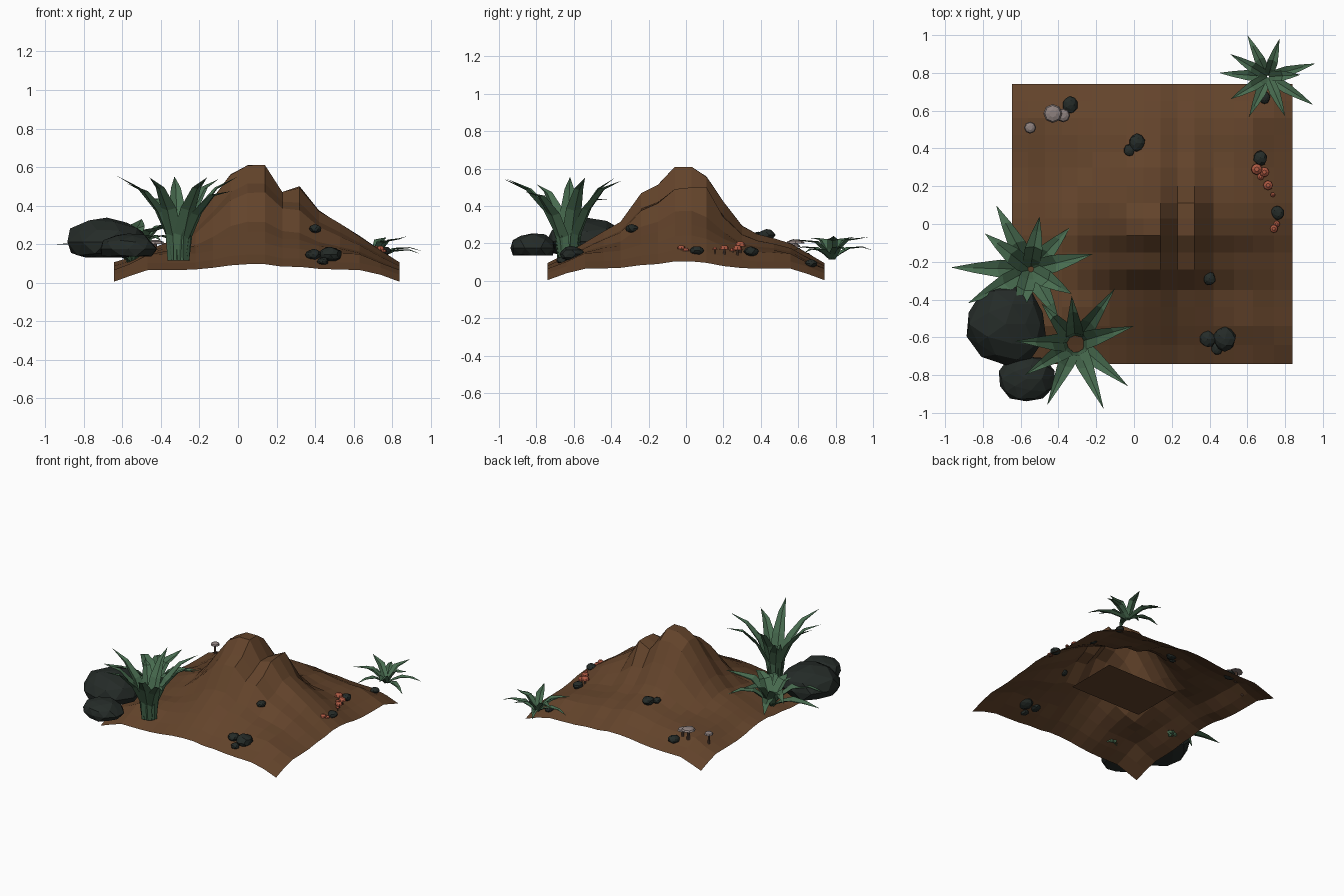
import bpy, bmesh, math, random
from mathutils import Vector

if "Cube" in bpy.data.objects:
    bpy.data.objects.remove(bpy.data.objects["Cube"])
random.seed(4)


def material(name, rgb):
    m = bpy.data.materials.new(name)
    m.diffuse_color = (*rgb, 1)
    m.use_nodes = True
    m.node_tree.nodes["Principled BSDF"].inputs["Base Color"].default_value = m.diffuse_color
    return m


SOIL = material("soil", (0.125, 0.057, 0.024))
STONE = material("stone", (0.018, 0.024, 0.021))
LEAF = material("leaf", (0.065, 0.15, 0.08))
ORANGE = material("orange_cap", (0.42, 0.10, 0.055))
GREY = material("grey_cap", (0.27, 0.22, 0.21))
STEM = material("stem", (0.12, 0.07, 0.05))


def finish(bm, name, *mats):
    me = bpy.data.meshes.new(name)
    bm.to_mesh(me)
    bm.free()
    ob = bpy.data.objects.new(name, me)
    for m in mats:
        me.materials.append(m)
    bpy.context.collection.objects.link(ob)
    return ob


def interp(pts, t):
    for (a, va), (b, vb) in zip(pts, pts[1:]):
        if t <= b:
            return va + (vb - va) * max(0, t - a) / (b - a)
    return pts[-1][1]


# Hill height from the front and side profiles, blended with a drooping border
XS = [-.645, -.56, -.47, -.38, -.3, -.22, -.13, -.04, .05, .14, .23, .32, .42, .53, .63, .74, .84]
YS = [-.74, -.64, -.54, -.44, -.35, -.24, -.15, -.06, .03, .11, .2, .3, .38, .47, .56, .65, .74]
X0, X1, Y0, Y1 = XS[0], XS[-1], YS[0], YS[-1]
PX = [(-.65, .10), (-.48, .14), (-.3, .22), (-.2, .34), (-.13, .44), (-.04, .56), (.05, .61),
      (.14, .61), (.23, .50), (.32, .49), (.42, .37), (.6, .25), (.84, .10)]
PY = [(-.74, .09), (-.6, .15), (-.35, .31), (-.25, .46), (-.15, .51), (-.06, .61), (.03, .61),
      (.12, .55), (.2, .42), (.32, .26), (.4, .23), (.55, .19), (.74, .09)]


def ground(x, y):
    dx, dy = min(x - X0, X1 - x), min(y - Y0, Y1 - y)
    sx, sy = min(1, dx / .17), min(1, dy / .17)
    border = max(0, .004 + .06 * sx + .06 * sy + .04 * min(1, max(0, min(dx, dy) - .08) / .22))
    hill = interp(PX, x) * interp(PY, y) / .61
    return border if sx + sy < .3 else (border ** 4 + hill ** 4) ** .25


# Earth mound: faceted open sheet, with a notch and a second little peak
SPOTS = {(10, 7): .47, (10, 8): .47, (11, 8): .50, (11, 9): .50}
bm = bmesh.new()
grid = []
for j, y in enumerate(YS):
    row = []
    for i, x in enumerate(XS):
        inner = 0 < i < 16 and 0 < j < 16
        z = ground(x, y) + (random.uniform(-.003, .003) if inner else 0)
        z = SPOTS.get((i, j), min(z, .61))
        row.append(bm.verts.new((x, y, z)))
    grid.append(row)
for j in range(16):
    for i in range(16):
        bm.faces.new((grid[j][i], grid[j][i + 1], grid[j + 1][i + 1], grid[j + 1][i]))
finish(bm, "earth_mound", SOIL)

# Flat panel under the mound
bm = bmesh.new()
bm.faces.new([bm.verts.new(p) for p in ((-.15, -.13, .075), (.45, -.13, .075), (.45, .27, .075), (-.15, .27, .075))])
finish(bm, "underside_panel", SOIL)


# Faceted stones
def stone(name, loc, size, sub=1, floor=None):
    bm = bmesh.new()
    bmesh.ops.create_icosphere(bm, subdivisions=sub, radius=1)
    for v in bm.verts:
        k = random.uniform(.92, 1.1)
        v.co = Vector([c * k * s + o for c, s, o in zip(v.co, size, loc)])
        if floor is not None:
            v.co.z = max(v.co.z, floor)
    return finish(bm, name, STONE)


stone("boulder_large", (-.68, -.53, .21), (.21, .205, .125), 2, .13)
stone("boulder_small", (-.57, -.82, .175), (.145, .125, .08), 2, .135)
PEBBLES = [(-.34, .63, .04), (.015, .43, .042), (-.025, .39, .028), (.67, .35, .036), (.76, .06, .034),
           (.40, -.29, .032), (.48, -.61, .058), (.39, -.61, .04), (.44, -.66, .03), (.69, .67, .03)]
for n, (x, y, r) in enumerate(PEBBLES):
    stone(f"pebble_{n}", (x, y, ground(x, y) + r * .35), (r, r * 1.1, r * .7), 2)


# Mushrooms: domed cap on a thin stem
def mushroom(name, x, y, top, r, flat, mat):
    bm = bmesh.new()
    base = ground(x, y) - .005
    rings = [(.25 * r, base, 0), (.2 * r, top - flat, 0), (r, top - flat, 1), (.85 * r, top - .4 * flat, 1),
             (.4 * r, top, 1)]
    prev = None
    for rad, z, mi in rings:
        ring = [bm.verts.new((x + rad * math.cos(a), y + rad * math.sin(a), z))
                for a in (k * math.tau / 8 for k in range(8))]
        if prev:
            for k in range(8):
                f = bm.faces.new((prev[k], prev[(k + 1) % 8], ring[(k + 1) % 8], ring[k]))
                f.material_index = mi
        prev = ring
    bm.faces.new(prev).material_index = 1
    finish(bm, name, STEM, mat)


for n, (x, y, z, r) in enumerate([(.65, .29, .21, .03), (.69, .275, .19, .027), (.67, .25, .175, .018),
                                  (.71, .205, .19, .026), (.735, .155, .18, .013), (.74, -.025, .19, .022),
                                  (.755, .0, .175, .018)]):
    mushroom(f"orange_mushroom_{n}", x, y, z, r, r * .9, ORANGE)
for n, (x, y, z, r) in enumerate([(-.43, .585, .22, .05), (-.375, .575, .20, .037), (-.55, .51, .19, .032)]):
    mushroom(f"grey_mushroom_{n}", x, y, z, r, .02, GREY)


# Spiky plants: each leaf is a keeled blade following (reach, height, half width), then a point
def plant(name, cx, cy, z0, tips, profile, height):
    bm = bmesh.new()
    for tx, ty, k, droop in tips:
        d = Vector((tx - cx, ty - cy, 0))
        side = Vector((-d.y, d.x, 0)).normalized()
        prev = None
        for t, h, w in profile:
            c = Vector((cx, cy, z0 + h * height * k)) + d * t
            keel = c + d.normalized() * w * .3 - Vector((0, 0, w * .3 * min(1, h * 3)))
            cur = [bm.verts.new(p) for p in (c - side * w, keel, c + side * w)]
            if prev:
                for q in (0, 1):
                    bm.faces.new((prev[q], prev[q + 1], cur[q + 1], cur[q]))
            prev = cur
        tip = bm.verts.new((tx, ty, z0 + height * k * (profile[-1][1] + droop)))
        for q in (0, 1):
            bm.faces.new((prev[q], prev[q + 1], tip))
    finish(bm, name, LEAF)


plant("tall_plant", -.31, -.63, .115,
      [(-.10, -.34, 1, .1), (0, -.54, 1, .13), (-.03, -.86, .9, .05), (-.16, -.98, 1, .12), (-.46, -.96, 1, .12),
       (-.58, -.80, .95, .1), (-.63, -.62, 1, .14), (-.49, -.42, .85, .0), (-.33, -.38, 1, .13)],
      [(.1, 0, .045), (.15, .32, .048), (.34, .62, .043), (.63, .86, .025)], .44)
plant("wide_plant", -.55, -.24, .105,
      [(-.97, -.23, .5, -.1), (-.88, -.42, .8, -.3), (-.79, -.05, .9, -.2), (-.73, .10, .7, -.3), (-.50, .04, 1, .1),
       (-.34, -.02, .7, -.2), (-.22, -.16, 1, .05), (-.33, -.37, .9, -.1), (-.40, -.50, .7, -.2),
       (-.62, -.50, .9, -.1)],
      [(.0, 0, .03), (.16, .5, .045), (.38, .9, .047), (.7, .97, .026)], .21)
plant("corner_plant", .71, .78, .115,
      [(.60, 1.0, .6, -.3), (.77, .98, 1, .05), (.96, .85, .6, -.3), (.95, .63, .5, -.4), (.80, .57, .9, .05),
       (.61, .57, .6, -.3), (.51, .66, 1, 0), (.45, .80, .6, -.4), (.51, .90, 1, .05), (.88, .79, 1, .1)],
      [(.0, 0, .018), (.18, .5, .026), (.4, .9, .028), (.72, .95, .015)], .12)
